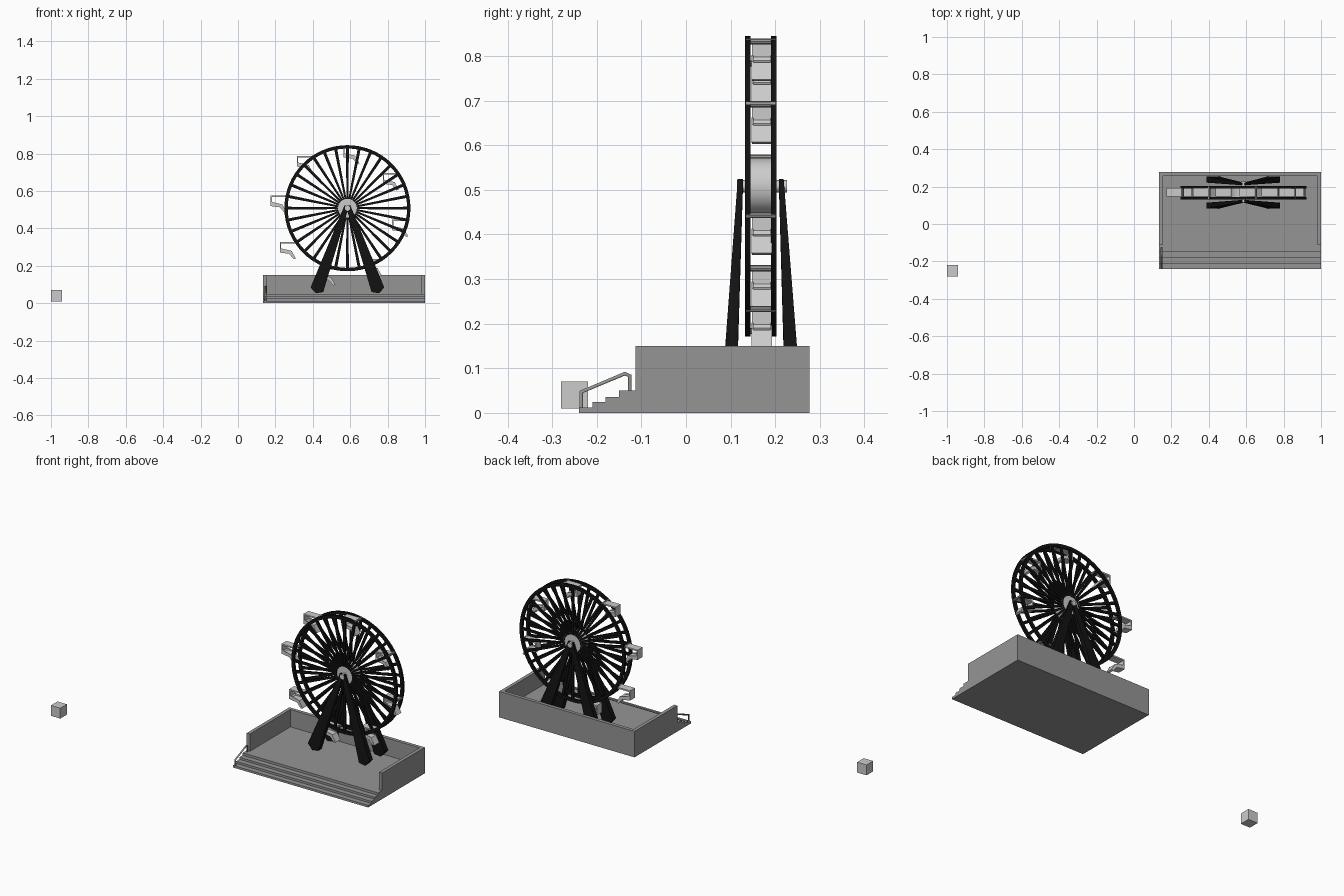
import bpy, bmesh, math
from mathutils import Vector

if "Cube" in bpy.data.objects:
    bpy.data.objects.remove(bpy.data.objects["Cube"])


def material(name, v):
    m = bpy.data.materials.new(name)
    m.diffuse_color = (v, v, v, 1)
    m.use_nodes = True
    m.node_tree.nodes["Principled BSDF"].inputs["Base Color"].default_value = m.diffuse_color
    return m


BLACK = material("black_steel", 0.006)
STONE = material("dark_stone", 0.3)
CX, CY, CZ = 0.585, 0.168, 0.508      # wheel centre
R_OUT, R_IN = 0.337, 0.319            # rim radii


def finish(name, bm, mat=None):
    bmesh.ops.recalc_face_normals(bm, faces=bm.faces)
    me = bpy.data.meshes.new(name)
    bm.to_mesh(me)
    bm.free()
    ob = bpy.data.objects.new(name, me)
    bpy.context.collection.objects.link(ob)
    if mat:
        me.materials.append(mat)
    return ob


def loft(bm, a, b):
    """Solid between two matching polygons."""
    va = [bm.verts.new(p) for p in a]
    vb = [bm.verts.new(p) for p in b]
    bm.faces.new(va)
    bm.faces.new(vb[::-1])
    n = len(va)
    for i in range(n):
        bm.faces.new((va[i], va[(i + 1) % n], vb[(i + 1) % n], vb[i]))


def box(bm, x0, x1, y0, y1, z0, z1):
    q = [(x0, y0), (x1, y0), (x1, y1), (x0, y1)]
    loft(bm, [(x, y, z0) for x, y in q], [(x, y, z1) for x, y in q])


def prism_y(bm, pts, y0, y1):
    loft(bm, [(x, y0, z) for x, z in pts], [(x, y1, z) for x, z in pts])


def drum(name, radius, y0, y1, mat=None, n=32):
    bm = bmesh.new()
    prism_y(bm, [polar(radius, 2 * math.pi * i / n) for i in range(n)], y0, y1)
    return finish(name, bm, mat)


def polar(r, a):
    return CX + r * math.cos(a), CZ + r * math.sin(a)


# Stepped floor of the base
bm = bmesh.new()
profile = [(-0.24, 0), (-0.24, 0.012), (-0.21, 0.012), (-0.21, 0.024), (-0.18, 0.024),
           (-0.18, 0.036), (-0.15, 0.036), (-0.15, 0.05), (0.277, 0.05), (0.277, 0)]
loft(bm, [(0.135, y, z) for y, z in profile], [(1.0, y, z) for y, z in profile])
finish("stepped_platform", bm, STONE)

# Low wall around three sides
bm = bmesh.new()
wall = [(0.135, -0.113), (0.155, -0.113), (0.155, 0.257), (0.98, 0.257),
        (0.98, -0.113), (1.0, -0.113), (1.0, 0.277), (0.135, 0.277)]
loft(bm, [(x, y, 0.0) for x, y in wall], [(x, y, 0.15) for x, y in wall])
finish("platform_wall", bm, STONE)

# Handrail beside the steps
cu = bpy.data.curves.new("handrail", 'CURVE')
cu.dimensions = '3D'
cu.bevel_depth = 0.005
cu.bevel_resolution = 1
cu.use_fill_caps = True
path = [(-0.235, 0.005), (-0.235, 0.047), (-0.137, 0.088), (-0.126, 0.083), (-0.126, 0.045)]
sp = cu.splines.new('POLY')
sp.points.add(len(path) - 1)
for p, (y, z) in zip(sp.points, path):
    p.co = (0.148, y, z, 1)
cu.materials.append(STONE)
bpy.context.collection.objects.link(bpy.data.objects.new("handrail", cu))

# Detached small block
bm = bmesh.new()
box(bm, -1.0, -0.94, -0.28, -0.22, 0.01, 0.07)
finish("small_block", bm)

# Two rims with spokes
N = 32
for side, y0, y1 in (("front", 0.132, 0.145), ("back", 0.191, 0.203)):
    bm = bmesh.new()
    rings = []
    for i in range(2 * N):
        a = math.pi * i / N
        rings.append([bm.verts.new((x, y, z)) for r, y in
                      ((R_IN, y0), (R_OUT, y0), (R_OUT, y1), (R_IN, y1))
                      for x, z in [polar(r, a)]])
    for i in range(2 * N):
        p, q = rings[i], rings[(i + 1) % (2 * N)]
        for k in range(4):
            bm.faces.new((p[k], p[(k + 1) % 4], q[(k + 1) % 4], q[k]))
    finish(side + "_rim", bm, BLACK)

    bm = bmesh.new()
    for i in range(N):
        a = 2 * math.pi * i / N
        s, c = math.sin(a), math.cos(a)
        quad = []
        for r, w in ((0.05, -0.005), (R_IN + 0.004, -0.008), (R_IN + 0.004, 0.008), (0.05, 0.005)):
            quad.append((CX + r * c - w * s, CZ + r * s + w * c))
        prism_y(bm, quad, y0 + 0.002, y1 - 0.002)
    finish(side + "_spokes", bm, BLACK)

# Hub and axle
for ob in (drum("hub", 0.063, 0.138, 0.2), drum("axle", 0.014, 0.114, 0.226)):
    bpy.context.view_layer.objects.active = ob
    ob.select_set(True)
    bpy.ops.object.shade_smooth_by_angle()
    ob.select_set(False)

# Four tapered support legs
for side, top_y, foot_y in (("front", (0.116, 0.128), (0.083, 0.114)),
                            ("back", (0.208, 0.219), (0.221, 0.254))):
    for hand, sx in (("left", -1), ("right", 1)):
        bm = bmesh.new()
        top = Vector((CX + sx * 0.004, CZ + 0.012))
        foot = Vector((CX + sx * 0.163, 0.072))
        d = (foot - top).normalized()
        n = Vector((-d.y, d.x))
        sections = []
        for c, w, ys in ((top, 0.012, top_y), (foot, 0.036, foot_y)):
            p, q = c - n * w, c + n * w
            sections.append([(p.x, ys[0], p.y), (q.x, ys[0], q.y),
                             (q.x, ys[1], q.y), (p.x, ys[1], p.y)])
        loft(bm, *sections)
        # wedge foot reaching the floor
        p, q = foot - n * 0.036, foot + n * 0.036
        tip = foot + d * 0.018 - Vector((0, 0.002))
        prism_y(bm, [tuple(p), tuple(q), tuple(tip)], *foot_y)
        finish(f"{side}_{hand}_leg", bm, BLACK)

# Hanging seats: roof, back, seat and footrest as one bent panel
SHELL = [(0.004, 0.004), (-0.086, 0.004), (-0.086, -0.053), (-0.036, -0.06), (-0.012, -0.089),
         (0.0, -0.085), (-0.022, -0.047), (-0.072, -0.043), (-0.079, -0.035), (-0.079, -0.004),
         (0.004, -0.004)]
SIDE = [(-0.084, -0.03), (-0.05, -0.038), (-0.022, -0.045), (-0.004, -0.084),
        (-0.011, -0.087), (-0.036, -0.058), (-0.084, -0.052)]
for i in range(8):
    px, pz = polar(R_OUT - 0.006, math.radians(78.75 + 45 * i))
    bm = bmesh.new()
    prism_y(bm, [(px + x, pz + z) for x, z in SHELL], 0.148, 0.192)
    for y in (0.147, 0.189):
        prism_y(bm, [(px + x, pz + z) for x, z in SIDE], y, y + 0.004)
    finish(f"seat_{i + 1}", bm)
    # pivot rod between the rims
    bm = bmesh.new()
    prism_y(bm, [(px + 0.007 * math.cos(k * math.pi / 4), pz + 0.007 * math.sin(k * math.pi / 4))
                 for k in range(8)], 0.134, 0.201)
    finish(f"seat_pivot_{i + 1}", bm, STONE)
